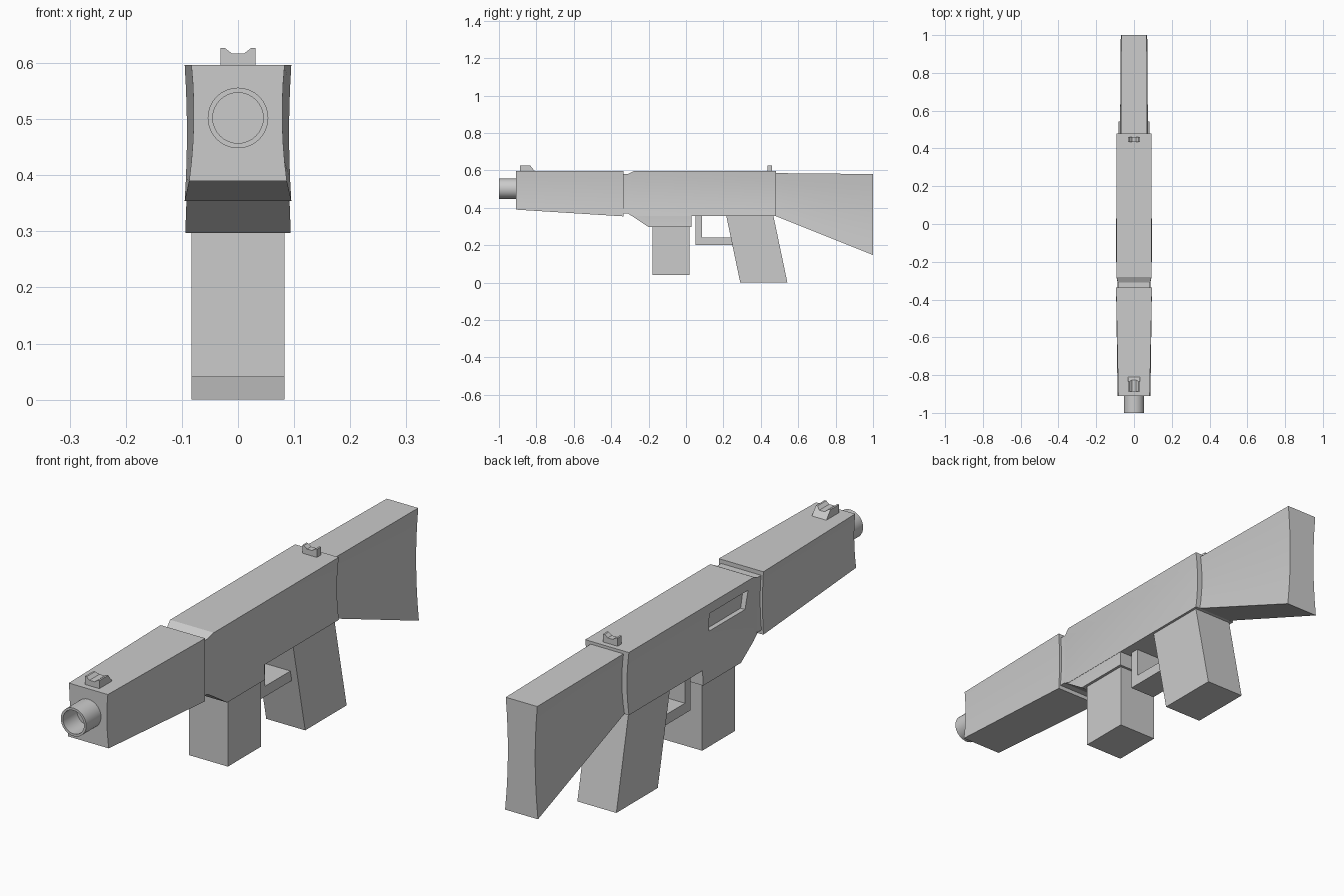
import bpy, bmesh, math
from mathutils import Vector, Matrix

if "Cube" in bpy.data.objects:
    bpy.data.objects.remove(bpy.data.objects["Cube"])


def finish(bm, name, smooth=None):
    bmesh.ops.recalc_face_normals(bm, faces=bm.faces[:])
    me = bpy.data.meshes.new(name)
    bm.to_mesh(me)
    bm.free()
    ob = bpy.data.objects.new(name, me)
    bpy.context.collection.objects.link(ob)
    if smooth:
        bpy.ops.object.select_all(action='DESELECT')
        ob.select_set(True)
        bpy.context.view_layer.objects.active = ob
        bpy.ops.object.shade_smooth_by_angle(angle=math.radians(smooth))
    return ob


def prism(name, pts, a, b, axis='X'):
    """Extrude a (y, z) profile along x, or an (x, z) profile along y, from a to b."""
    def place(p, t):
        return (t, p[0], p[1]) if axis == 'X' else (p[0], t, p[1])
    bm = bmesh.new()
    face = bm.faces.new([bm.verts.new(place(p, a)) for p in pts])
    new = bmesh.ops.extrude_face_region(bm, geom=[face])['geom']
    move = Vector((b - a, 0, 0)) if axis == 'X' else Vector((0, b - a, 0))
    bmesh.ops.translate(bm, vec=move, verts=[v for v in new if isinstance(v, bmesh.types.BMVert)])
    return finish(bm, name)


def loft(name, sections, n=6):
    """Skin waisted sections given as (y, z top, z bottom, half widths at top, middle, bottom)."""
    bm = bmesh.new()
    rings = []
    for y, zt, zb, wt, wm, wb in sections:
        side = []
        for i in range(n + 1):
            t = i / n
            w = wt * (1 - t) * (1 - 2 * t) + wm * 4 * t * (1 - t) + wb * t * (2 * t - 1)
            side.append((w, zt + (zb - zt) * t))
        ring = side + [(-x, z) for x, z in reversed(side)]
        rings.append([bm.verts.new((x, y, z)) for x, z in ring])
    for r, s in zip(rings, rings[1:]):
        for i in range(len(r)):
            j = (i + 1) % len(r)
            bm.faces.new((r[i], r[j], s[j], s[i]))
    bm.faces.new(rings[0])
    bm.faces.new(rings[-1])
    return finish(bm, name, 25)


# Barrel: lathed tube with a closed bore
bm = bmesh.new()
prof = [(0.054, -0.88), (0.054, -1.0), (0.045, -1.0), (0.045, -0.915), (0, -0.915)]
vs = [bm.verts.new((r, y, 0.502)) for r, y in prof]
edges = [bm.edges.new(e) for e in zip(vs, vs[1:])]
bmesh.ops.spin(bm, geom=vs + edges, cent=(0, 0, 0.502), axis=(0, 1, 0),
               angle=math.tau, steps=32, use_merge=True)
bmesh.ops.remove_doubles(bm, verts=bm.verts[:], dist=1e-5)
finish(bm, "barrel", 35)

# Handguard, receiver with recessed neck, and shoulder stock
loft("handguard", [(-0.91, 0.596, 0.39, 0.083, 0.079, 0.087),
                   (-0.335, 0.596, 0.354, 0.095, 0.091, 0.095)])
receiver = loft("receiver", [(-0.34, 0.58, 0.37, 0.085, 0.081, 0.087),
                             (-0.31, 0.58, 0.37, 0.085, 0.081, 0.087),
                             (-0.28, 0.596, 0.355, 0.093, 0.087, 0.093),
                             (0.48, 0.596, 0.355, 0.093, 0.085, 0.093)])
loft("stock", [(0.475, 0.585, 0.357, 0.07, 0.063, 0.074),
               (1.0, 0.58, 0.147, 0.067, 0.058, 0.07)])

# Magazine well under the receiver
loft("magazine_well", [(-0.312, 0.375, 0.37, 0.087, 0.087, 0.087),
                       (-0.28, 0.358, 0.35, 0.092, 0.092, 0.092),
                       (-0.2, 0.357, 0.297, 0.092, 0.0925, 0.094),
                       (0.03, 0.357, 0.297, 0.092, 0.0925, 0.094)])

# Ejection port cut into one side of the receiver
cutter = prism("port_cutter", [(-0.015, 0.556), (-0.25, 0.556), (-0.235, 0.487), (-0.015, 0.487)],
               -0.15, -0.068)
cutter.hide_render = True
cutter.hide_viewport = True
mod = receiver.modifiers.new("ejection_port", 'BOOLEAN')
mod.operation = 'DIFFERENCE'
mod.solver = 'EXACT'
mod.object = cutter

# Magazine, grip and trigger guard
prism("magazine", [(-0.18, 0.04), (0.02, 0.04), (0.02, 0.32), (-0.18, 0.32)], -0.083, 0.083)
prism("grip", [(0.29, 0), (0.542, 0), (0.467, 0.358), (0.215, 0.358)], -0.083, 0.083)
prism("trigger_guard", [(0.05, 0.36), (0.05, 0.2), (0.27, 0.2), (0.27, 0.24), (0.085, 0.24),
                        (0.085, 0.36)], -0.055, 0.055)

# Notched front and rear sights
notch = [(-0.031, 0.59), (0.031, 0.59), (0.031, 0.627), (0.024, 0.627), (0.011, 0.617),
         (-0.011, 0.617), (-0.024, 0.627), (-0.031, 0.627)]
front = prism("front_sight", notch, -0.887, -0.81, 'Y')
for v in front.data.vertices:
    if v.co.y > -0.85:
        v.co.y += (0.597 - v.co.z) * 0.8
prism("rear_sight", notch, 0.435, 0.46, 'Y')
